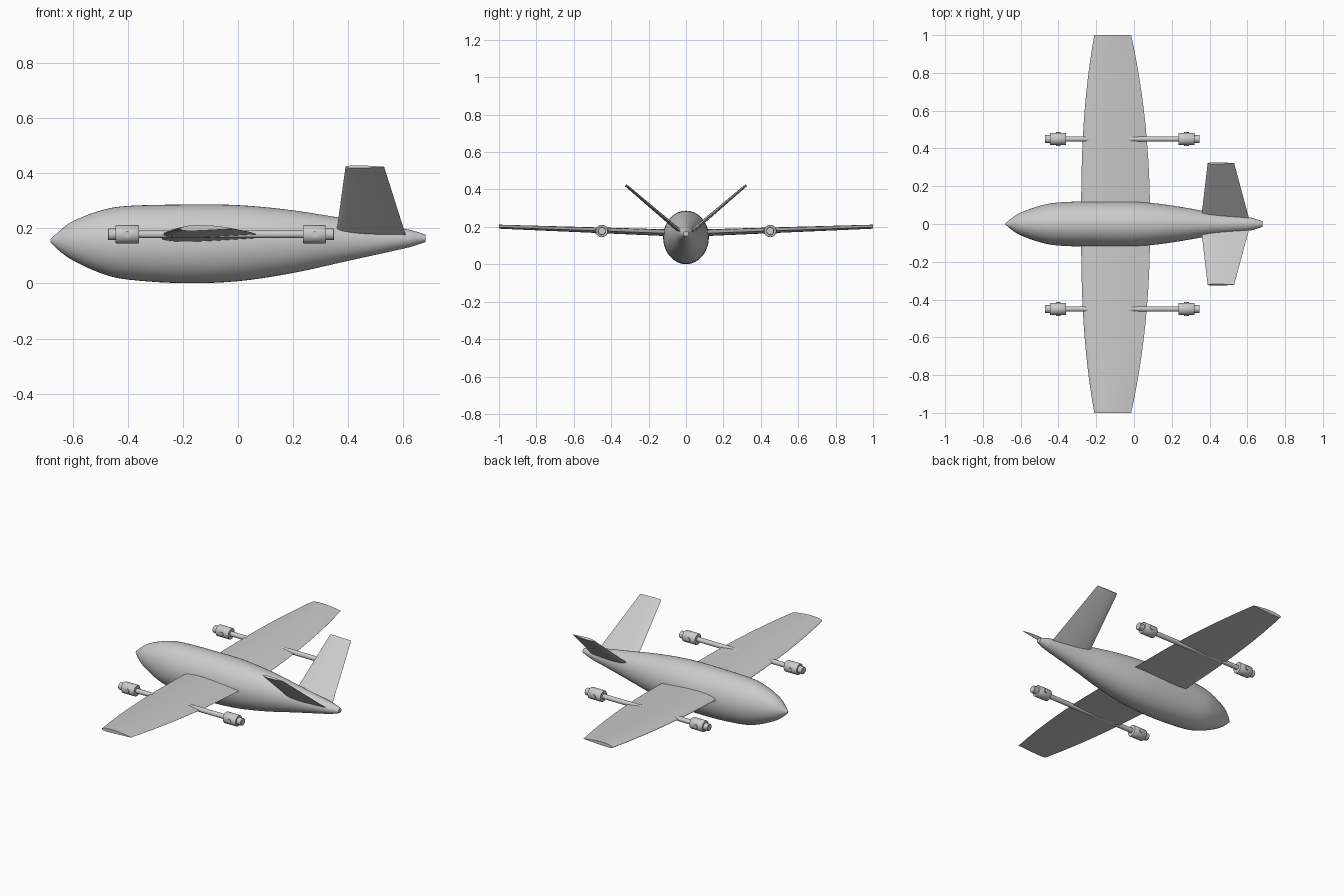
import bpy
import bmesh
from math import sin, cos, pi, radians
from mathutils import Vector

cube = bpy.data.objects.get("Cube")
if cube:
    bpy.data.objects.remove(cube)

# Single painted finish
grey = bpy.data.materials.new("light_grey")
grey.use_nodes = True
grey.diffuse_color = (0.6, 0.6, 0.6, 1)
grey.node_tree.nodes["Principled BSDF"].inputs["Base Color"].default_value = (0.6, 0.6, 0.6, 1)


def loft(name, rings, angle=35):
    """Skin a list of closed rings, cap both ends and shade smooth."""
    bm = bmesh.new()
    loops = [[bm.verts.new(p) for p in ring] for ring in rings]
    count = len(loops[0])
    for a, b in zip(loops, loops[1:]):
        for i in range(count):
            j = (i + 1) % count
            bm.faces.new((a[i], a[j], b[j], b[i]))
    bm.faces.new(loops[0])
    bm.faces.new(loops[-1])
    bmesh.ops.recalc_face_normals(bm, faces=bm.faces)
    mesh = bpy.data.meshes.new(name)
    bm.to_mesh(mesh)
    bm.free()
    mesh.materials.append(grey)
    obj = bpy.data.objects.new(name, mesh)
    bpy.context.collection.objects.link(obj)
    bpy.ops.object.select_all(action='DESELECT')
    obj.select_set(True)
    bpy.context.view_layer.objects.active = obj
    bpy.ops.object.shade_smooth_by_angle(angle=radians(angle))
    return obj


def spline(stations, steps):
    """Catmull-Rom curve through the stations."""
    pts = [Vector(s) for s in stations]
    pts = [2 * pts[0] - pts[1]] + pts + [2 * pts[-1] - pts[-2]]
    out = []
    for p, q, r, s in zip(pts, pts[1:], pts[2:], pts[3:]):
        for k in range(steps):
            t = k / steps
            out.append(q + 0.5 * t * ((r - p) + t * ((2*p - 5*q + 4*r - s) + t * (3*q - p - 3*r + s))))
    return out + [pts[-2]]


def airfoil(lead, chord, thick, normal, camber=0.0, n=14):
    """Closed wing section running from the leading edge along +x."""
    us = [(1 - cos(pi * k / n)) / 2 for k in range(n + 1)]

    def height(u):
        return thick * (1.485 * u**0.5 - 0.63 * u - 1.758 * u**2 + 1.4215 * u**3 - 0.5075 * u**4)

    def point(u, side):
        lift = side * height(u) + camber * 4 * u * (1 - u)
        return Vector(lead) + Vector((chord * u, 0, 0)) + normal * lift

    return [point(u, 1) for u in us] + [point(u, -1) for u in us[-1:0:-1]]


def turned(name, profile, y, z, sides=32):
    """Round part along x from (x, radius) pairs."""
    return loft(name, [[(x, y + r * cos(2*pi*k/sides), z + r * sin(2*pi*k/sides))
                        for k in range(sides)] for x, r in profile])


# Fuselage stations: x, top, bottom, half width
body = [(-0.68, 0.160, 0.150, 0.004), (-0.65, 0.188, 0.120, 0.029),
        (-0.6, 0.225, 0.084, 0.060), (-0.5, 0.264, 0.038, 0.096),
        (-0.4, 0.281, 0.014, 0.114), (-0.2, 0.286, 0.001, 0.121),
        (0.0, 0.284, 0.008, 0.120), (0.2, 0.265, 0.038, 0.098),
        (0.4, 0.233, 0.082, 0.064), (0.6, 0.199, 0.126, 0.037),
        (0.65, 0.187, 0.140, 0.025), (0.68, 0.177, 0.150, 0.015)]
sides = 48
loft("fuselage", [[(s[0], s[3] * cos(2*pi*k/sides),
                    (s[1] + s[2]) / 2 + (s[1] - s[2]) / 2 * sin(2*pi*k/sides))
                   for k in range(sides)] for s in spline(body, 5)])

# Main wing, tip to tip with curved edges and slight dihedral
sections = []
for k in range(-20, 21):
    y = k / 20
    span = abs(y)
    lead = -0.28 + 0.07 * span**2.6
    trail = 0.085 - 0.1 * span**2.2
    sections.append(airfoil((lead, y, 0.162 + 0.036 * span), trail - lead,
                            0.038 - 0.017 * span, Vector((0, 0, 1)), 0.004))
loft("main_wing", sections)

for side, label in ((-1, "near"), (1, "far")):
    # Tail fins of the V tail
    root = Vector((0.355, side * 0.025, 0.170))
    tip = Vector((0.39, side * 0.322, 0.423))
    normal = Vector((0, -side * (tip.z - root.z), abs(tip.y - root.y))).normalized()
    loft(label + "_tail_fin", [airfoil(root, 0.255, 0.022, normal),
                               airfoil(tip, 0.14, 0.013, normal)])

    # Lift boom with a motor at each end
    y, z = side * 0.45, 0.178
    turned(label + "_boom", [(-0.40, 0.014), (0.28, 0.014)], y, z, 24)
    for x, way, end in ((-0.402, -1, "fore"), (0.278, 1, "aft")):
        shape = [(-0.043, 0.012), (-0.043, 0.031), (-0.040, 0.033), (0.039, 0.033),
                 (0.042, 0.031), (0.042, 0.021), (0.068, 0.021), (0.070, 0.019)]
        turned(f"{label}_{end}_motor", [(x + way * d, r) for d, r in shape], y, z)
        loft(f"{label}_{end}_motor_pin",
             [[(x + 0.012 * cos(2*pi*k/16), y + d, z + 0.012 * sin(2*pi*k/16))
               for k in range(16)] for d in (-0.036, 0.036)])
